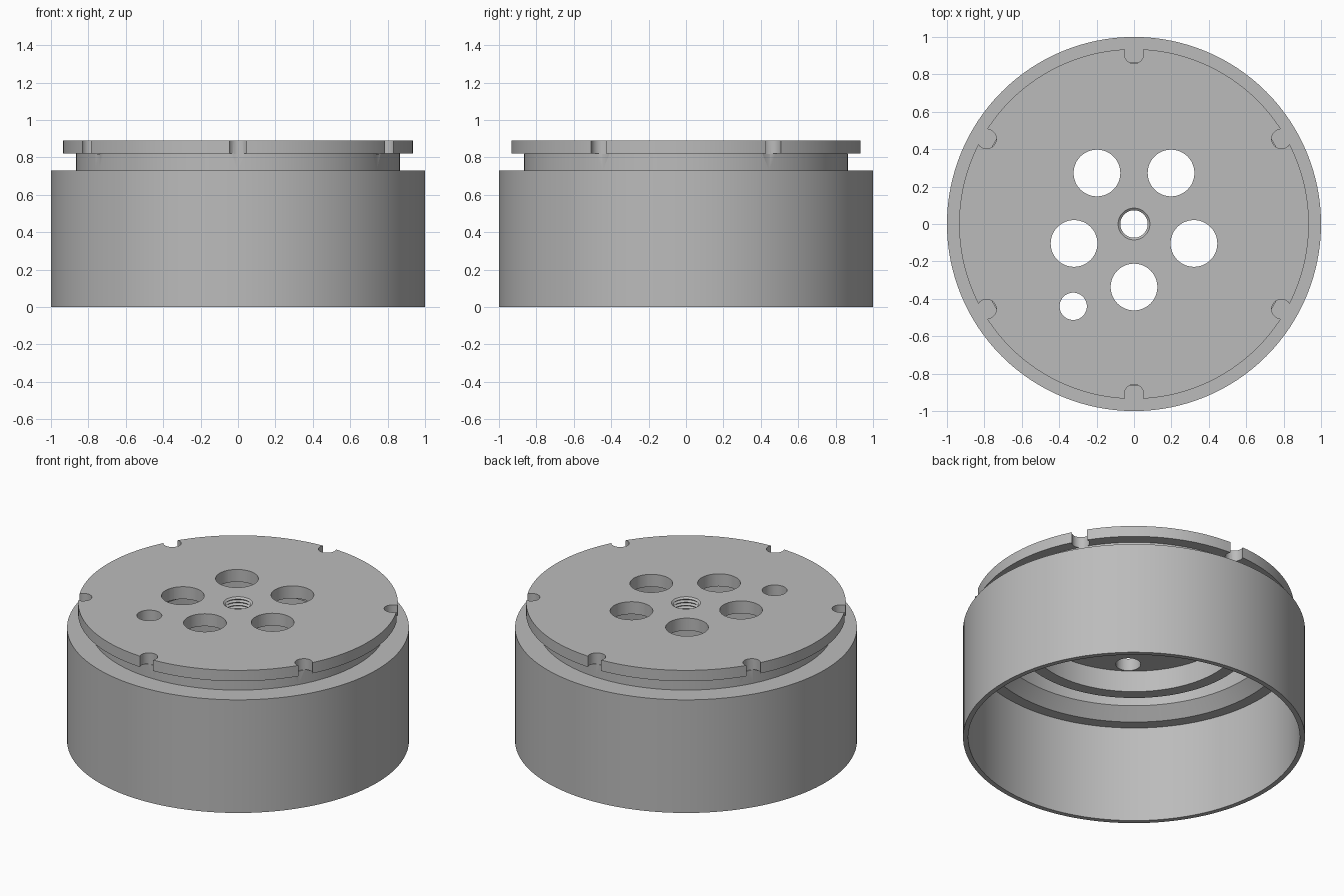
import bpy, bmesh
from math import pi, cos, sin
from mathutils import Matrix, Vector

cube = bpy.data.objects.get("Cube")
if cube:
    bpy.data.objects.remove(cube)

grey = bpy.data.materials.new("plain grey")
grey.use_nodes = True
colour = (0.5, 0.5, 0.5, 1)
grey.diffuse_color = colour
grey.node_tree.nodes["Principled BSDF"].inputs["Base Color"].default_value = colour


def make_object(name, bm):
    bmesh.ops.recalc_face_normals(bm, faces=bm.faces)
    mesh = bpy.data.meshes.new(name)
    bm.to_mesh(mesh)
    bm.free()
    mesh.materials.append(grey)
    obj = bpy.data.objects.new(name, mesh)
    bpy.context.collection.objects.link(obj)
    return obj


def lathe(name, profile, steps=128):
    """Turn a closed (radius, height) outline about the z axis."""
    bm = bmesh.new()
    verts = [bm.verts.new((r, 0, z)) for r, z in profile]
    edges = [bm.edges.new((v, verts[i - 1])) for i, v in enumerate(verts)]
    bmesh.ops.spin(bm, geom=verts + edges, cent=(0, 0, 0), axis=(0, 0, 1),
                   angle=2 * pi, steps=steps)
    bmesh.ops.remove_doubles(bm, verts=bm.verts, dist=0.0005)
    return make_object(name, bm)


def add_drill(bm, x, y, radius, bottom, top):
    place = Matrix.Translation(Vector((x, y, (bottom + top) / 2)))
    bmesh.ops.create_cone(bm, cap_ends=True, segments=48, radius1=radius,
                          radius2=radius, depth=top - bottom, matrix=place)


LID, TOP = 0.81, 0.89

# Shell: threaded centre hole, lid, flange, neck, body, skirt and inner boss
turns = 4
pitch = (TOP - LID) / turns
thread = [(0.085 if i % 2 == 0 else 0.073, LID + i * pitch / 2)
          for i in range(2 * turns + 1)]
outside = [(0.935, TOP), (0.935, 0.82), (0.865, 0.82), (0.865, 0.73),
           (1, 0.73), (1, 0)]
inside = [(0.97, 0), (0.97, 0.625), (0.9, 0.625), (0.83, 0.695), (0.83, LID)]
boss = [(0.7, LID), (0.7, 0.672), (0.625, 0.672), (0.625, LID)]
housing = lathe("housing", thread + outside + inside + boss)

# Drills for the lid holes and the rim notches
bm = bmesh.new()
for i in range(5):
    a = -pi / 2 + i * 2 * pi / 5
    add_drill(bm, 0.337 * cos(a), 0.337 * sin(a), 0.125, 0.75, 1)
add_drill(bm, -0.325, -0.44, 0.073, 0.75, 1)
for i in range(6):
    a = pi / 2 + i * pi / 3
    add_drill(bm, 0.91 * cos(a), 0.91 * sin(a), 0.052, 0.817, 1)
drills = make_object("hole_drills", bm)
drills.hide_render = True

# Cut the holes and keep the finished mesh
cut = housing.modifiers.new("holes", 'BOOLEAN')
cut.operation = 'DIFFERENCE'
cut.solver = 'EXACT'
cut.object = drills
bpy.context.view_layer.update()
deps = bpy.context.evaluated_depsgraph_get()
finished = bpy.data.meshes.new_from_object(housing.evaluated_get(deps))
housing.modifiers.clear()
housing.data = finished
bpy.data.objects.remove(drills)

# Smooth walls with crisp edges
bpy.ops.object.select_all(action='DESELECT')
housing.select_set(True)
bpy.context.view_layer.objects.active = housing
bpy.ops.object.shade_smooth_by_angle(angle=pi / 6)
